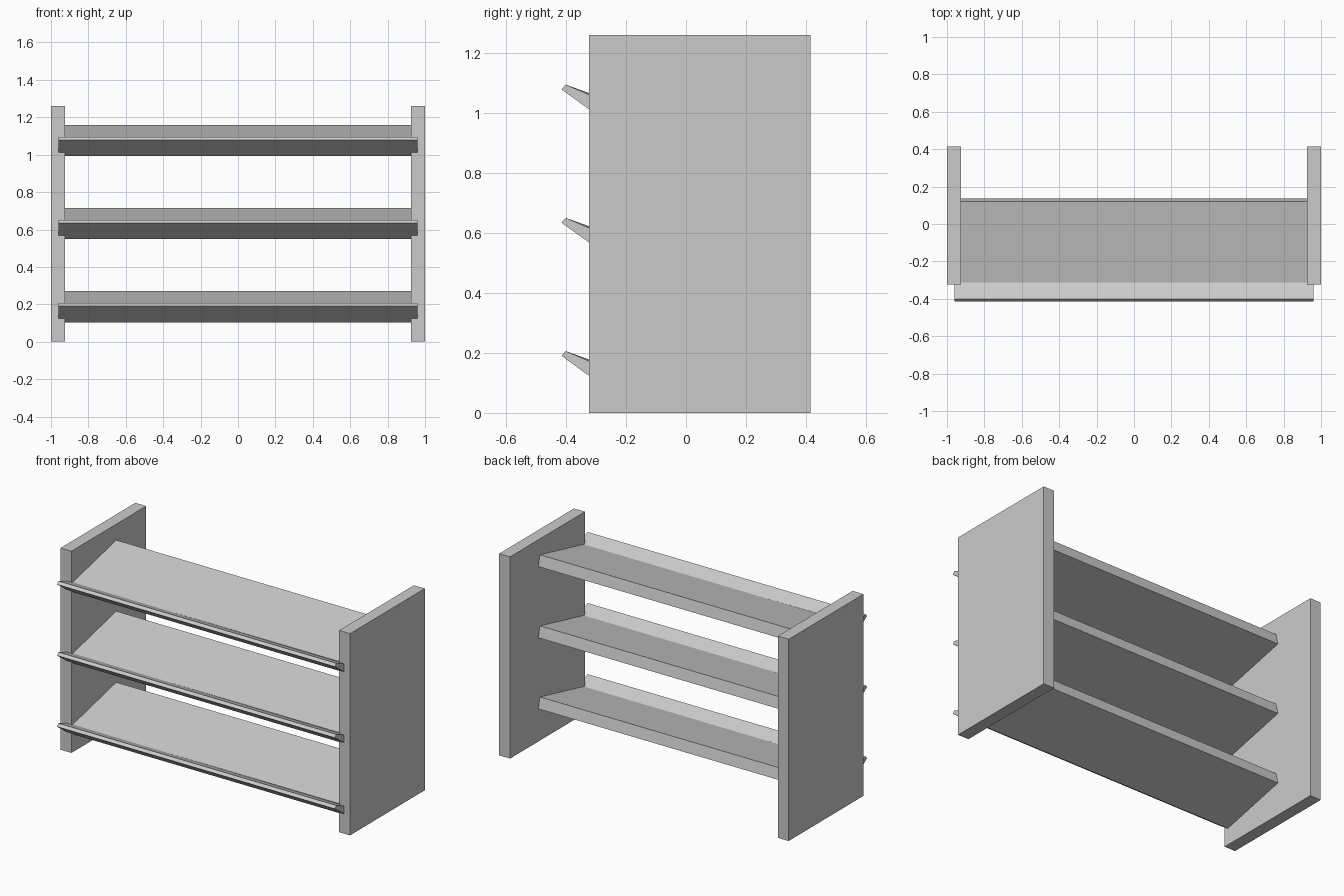
import bpy
import bmesh

cube = bpy.data.objects.get("Cube")
if cube:
    bpy.data.objects.remove(cube, do_unlink=True)

grey = bpy.data.materials.new("light grey")
grey.use_nodes = True
colour = (0.6, 0.6, 0.6, 1)
grey.diffuse_color = colour
grey.node_tree.nodes["Principled BSDF"].inputs["Base Color"].default_value = colour


def prism(name, left, right, x0, x1):
    """Solid between two (y, z) outlines, one at x0 and one at x1."""
    bm = bmesh.new()
    a = [bm.verts.new((x0, y, z)) for y, z in left]
    b = [bm.verts.new((x1, y, z)) for y, z in right]
    bm.faces.new(a)
    bm.faces.new(b[::-1])
    n = len(a)
    for i in range(n):
        j = (i + 1) % n
        bm.faces.new((a[i], b[i], b[j], a[j]))
    bmesh.ops.recalc_face_normals(bm, faces=bm.faces)
    mesh = bpy.data.meshes.new(name)
    bm.to_mesh(mesh)
    bm.free()
    mesh.materials.append(grey)
    obj = bpy.data.objects.new(name, mesh)
    bpy.context.collection.objects.link(obj)


# Upright side panels
panel = [(-0.323, 0), (0.415, 0), (0.415, 1.26), (-0.323, 1.26)]
prism("left_panel", panel, panel, 0.925, 1)
prism("right_panel", panel, panel, -1, -0.925)

# Three tilted shelves, each with a front lip let into the panels
board = [(-0.312, 0.172), (0.12, 0.272), (0.136, 0.204), (-0.296, 0.104)]
tip = [(-0.296, 0.104), (-0.415, 0.19), (-0.401, 0.206)]
for i, level in enumerate(("lower", "middle", "upper")):
    rise = 0.444 * i

    def lift(points):
        return [(y, z + rise) for y, z in points]

    prism(level + "_shelf", lift(board), lift(board), -0.925, 0.925)
    # The lip is twisted very slightly along its length
    prism(level + "_lip", lift(tip + [(-0.312, 0.174)]),
          lift(tip + [(-0.312, 0.168)]), -0.96, 0.96)
